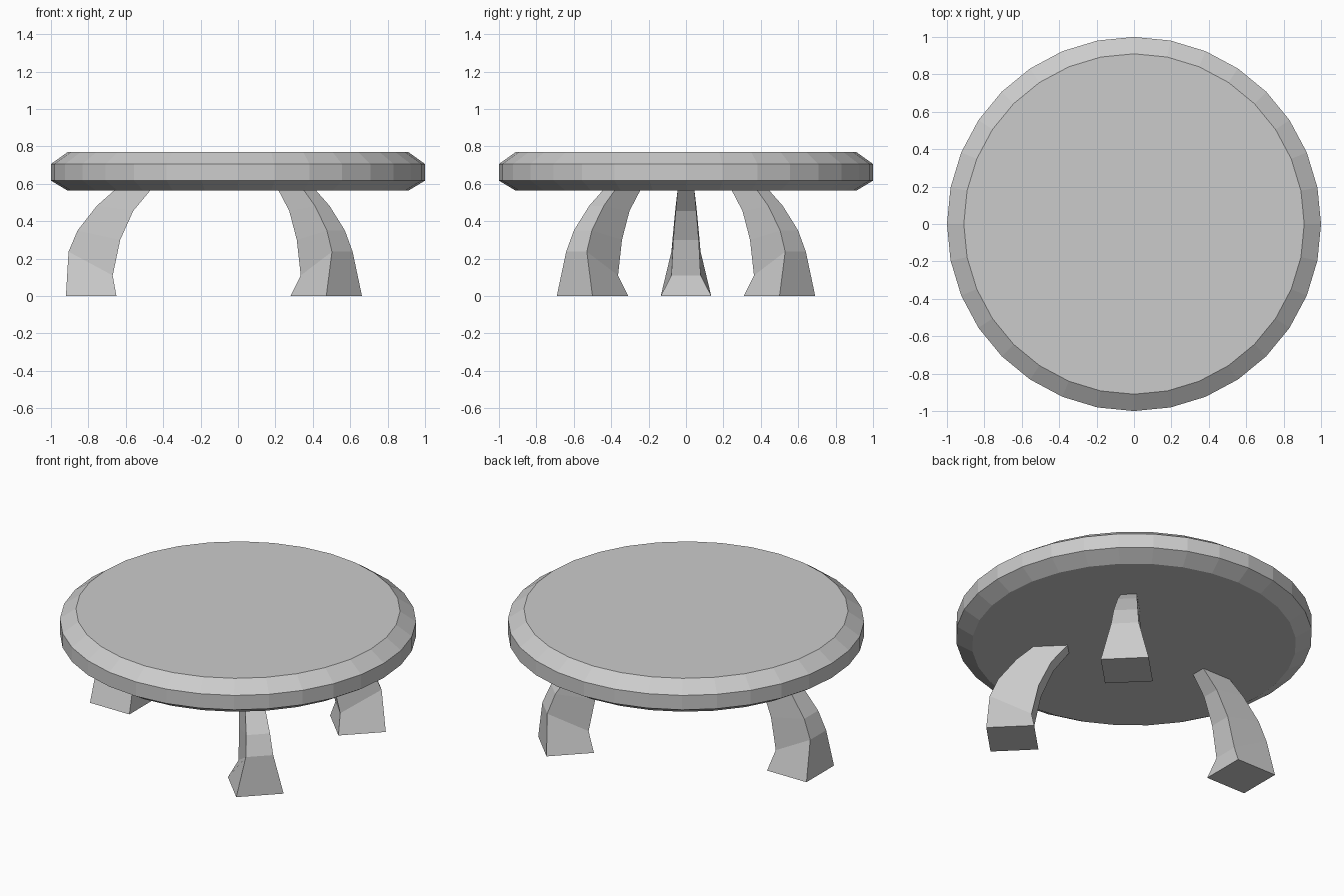
import bpy, bmesh
from math import cos, sin, pi, radians

if "Cube" in bpy.data.objects:
    bpy.data.objects.remove(bpy.data.objects["Cube"])


def finish(bm, name):
    bmesh.ops.recalc_face_normals(bm, faces=bm.faces)
    me = bpy.data.meshes.new(name)
    bm.to_mesh(me)
    bm.free()
    ob = bpy.data.objects.new(name, me)
    bpy.context.collection.objects.link(ob)
    return ob


def loft(name, rings):
    # Skin between equal-sized rings of points and cap both ends
    bm = bmesh.new()
    loops = [[bm.verts.new(p) for p in ring] for ring in rings]
    n = len(loops[0])
    for a, b in zip(loops, loops[1:]):
        for i in range(n):
            j = (i + 1) % n
            bm.faces.new((a[i], a[j], b[j], b[i]))
    bm.faces.new(loops[0])
    bm.faces.new(loops[-1])
    return finish(bm, name)


# Round bevelled top: (radius, height)
top_profile = [(0.91, 0.563), (1.0, 0.617), (1.0, 0.706), (0.91, 0.77)]
loft("table_top", [[(r * cos(2 * pi * i / 32), r * sin(2 * pi * i / 32), z)
                    for i in range(32)] for r, z in top_profile])

# Curved leg sections: outer offset, outer z, inner offset, inner z, half width
sections = [(0.135, 0.0, -0.135, 0.0, 0.135),
            (0.121, 0.237, -0.115, 0.11, 0.078),
            (0.073, 0.35, -0.155, 0.30, 0.068),
            (-0.03, 0.482, -0.225, 0.455, 0.055),
            (-0.135, 0.575, -0.325, 0.575, 0.044)]


def leg(name, x, y, angle):
    rings = [[(o, -w, zo), (o, w, zo), (i, w, zi), (i, -w, zi)]
             for o, zo, i, zi, w in sections]
    ob = loft(name, rings)
    ob.location = (x, y, 0)
    ob.rotation_euler.z = radians(angle)


leg("left_leg", -0.785, 0, 180)
leg("front_right_leg", 0.472, -0.5, -45)
leg("back_right_leg", 0.472, 0.5, 45)
